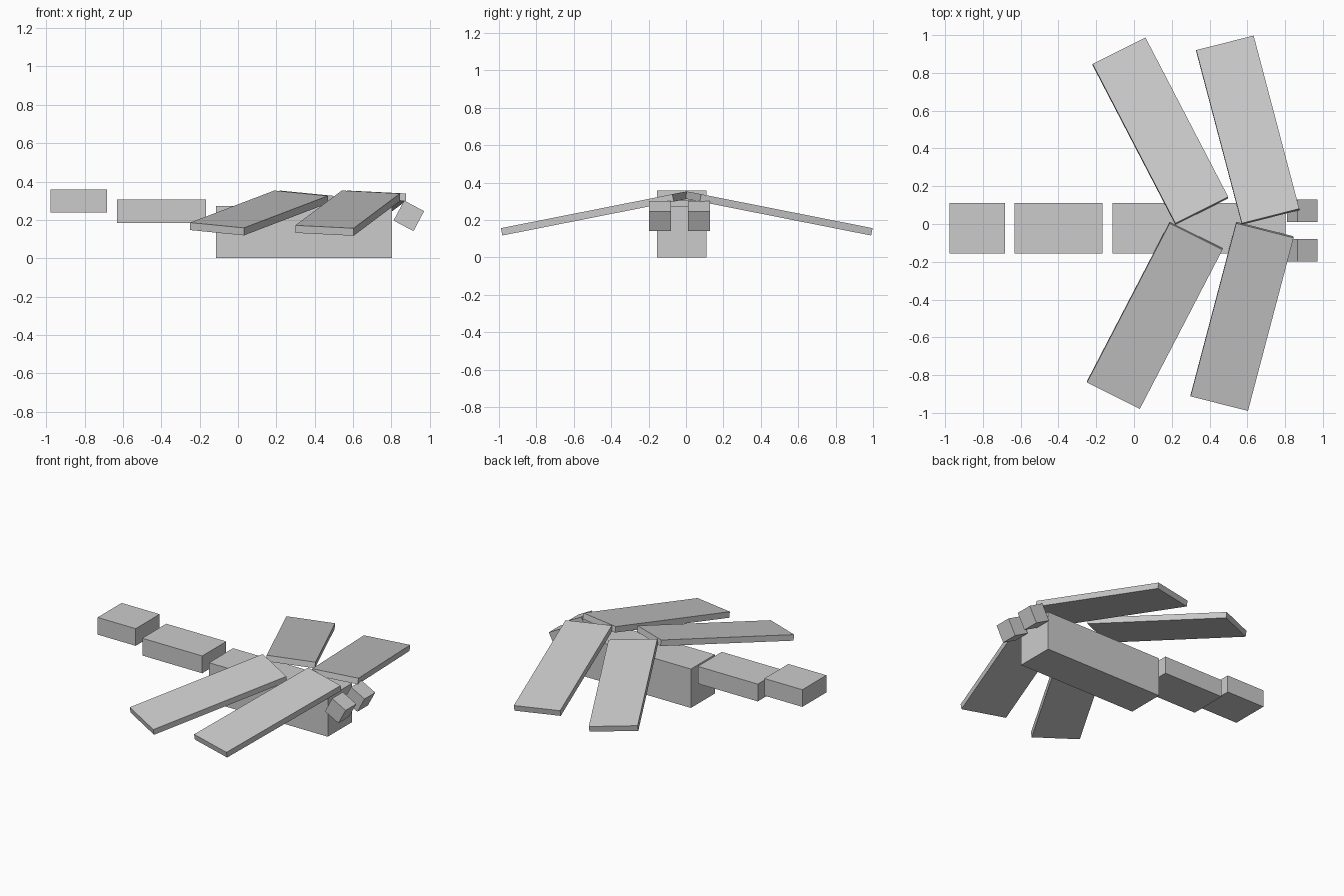
import bpy
import bmesh
from math import radians
from mathutils import Matrix, Vector

cube = bpy.data.objects.get("Cube")
if cube:
    bpy.data.objects.remove(cube, do_unlink=True)

grey = bpy.data.materials.new("plain grey")
grey.use_nodes = True
grey.diffuse_color = (0.6, 0.6, 0.6, 1)
grey.node_tree.nodes["Principled BSDF"].inputs["Base Color"].default_value = (0.6, 0.6, 0.6, 1)


def box(name, low, high, matrix=Matrix()):
    """Box between two local corners, placed by a matrix."""
    low, high = Vector(low), Vector(high)
    bm = bmesh.new()
    bmesh.ops.create_cube(bm, size=1)
    bmesh.ops.scale(bm, vec=high - low, verts=bm.verts)
    bmesh.ops.translate(bm, vec=(low + high) / 2, verts=bm.verts)
    mesh = bpy.data.meshes.new(name)
    bm.to_mesh(mesh)
    bm.free()
    mesh.materials.append(grey)
    obj = bpy.data.objects.new(name, mesh)
    obj.matrix_world = matrix
    bpy.context.collection.objects.link(obj)


# Body and the two floating tail segments
BACK, FRONT = -0.155, 0.11
box("body", (-0.115, BACK, 0), (0.803, FRONT, 0.272))
box("tail_middle", (-0.632, BACK, 0.184), (-0.168, FRONT, 0.305))
box("tail_tip", (-0.977, BACK, 0.238), (-0.683, FRONT, 0.358))

# Tilted cube eyes
for name, y in (("left_eye", 0.07), ("right_eye", -0.139)):
    tilt = Matrix.Translation((0.891, y, 0.221)) @ Matrix.Rotation(radians(28), 4, "Y")
    box(name, (-0.059,) * 3, (0.059,) * 3, tilt)

# Wings: swept about z, then drooped about x, hinged at the inner rear corner
WIDTH, LENGTH, THICK = 0.314, 0.965, 0.04
for side, label, shift in ((1, "left", 0.015), (-1, "right", -0.015)):
    for part, x, sweep in (("fore_wing", 0.556, 14.5), ("hind_wing", 0.204, 27)):
        place = (Matrix.Translation((x + shift, 0.004, 0.353))
                 @ Matrix.Rotation(radians(-11.2 * side), 4, "X")
                 @ Matrix.Rotation(radians(sweep * side), 4, "Z"))
        ends = sorted((0, LENGTH * side))
        box(f"{label}_{part}", (0, ends[0], -THICK), (WIDTH, ends[1], 0), place)
